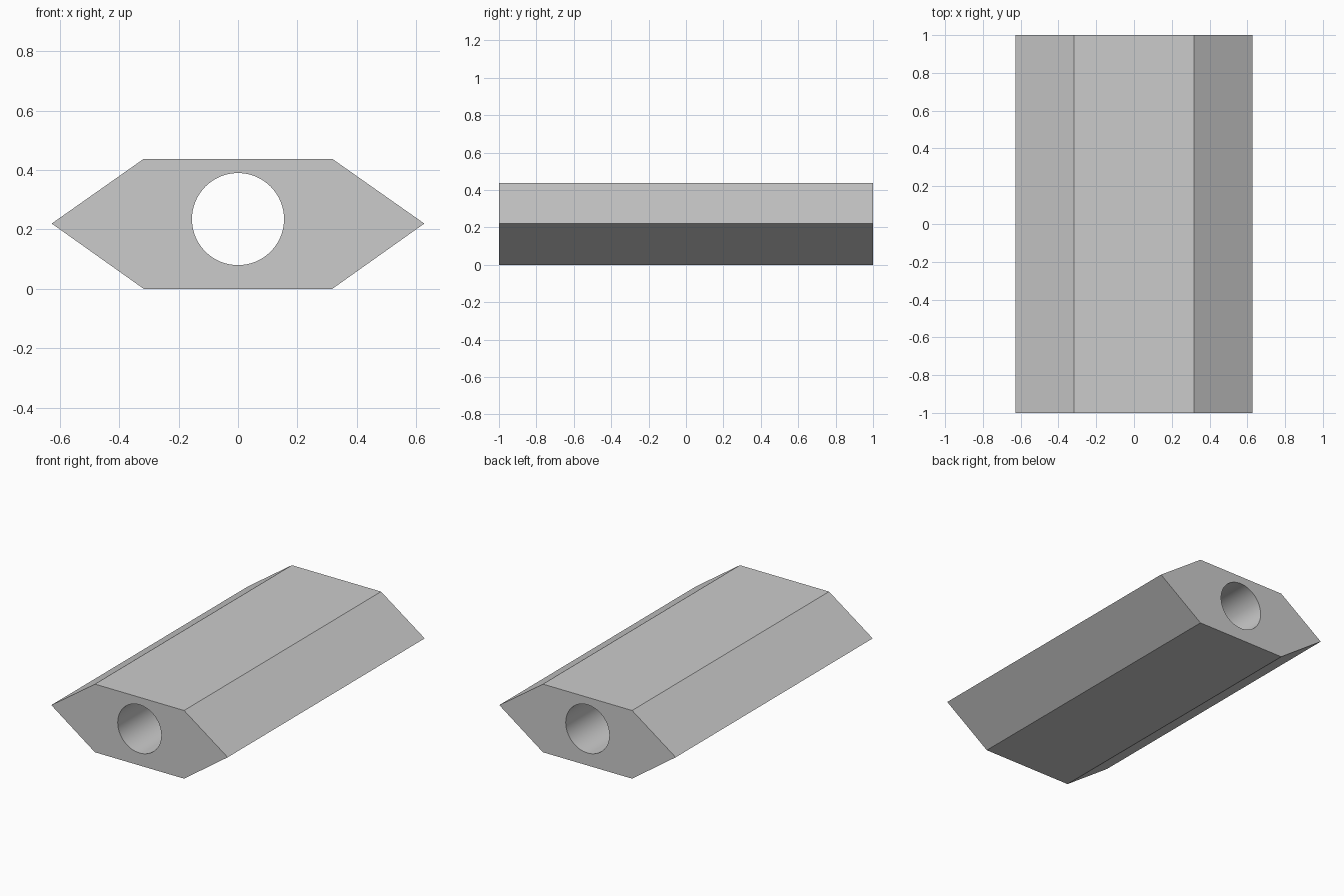
import bpy
import bmesh
from math import cos, sin, tau, radians

cube = bpy.data.objects.get("Cube")
if cube:
    bpy.data.objects.remove(cube, do_unlink=True)

LENGTH = 2.0
HALF_WIDTH, HALF_FLAT, HEIGHT, TIP_Z = 0.627, 0.317, 0.438, 0.22
BORE_RADIUS, BORE_Z, BORE_SIDES = 0.155, 0.235, 64

# Plain grey material
grey = bpy.data.materials.new("plain_grey")
grey.use_nodes = True
colour = (0.6, 0.6, 0.6, 1)
grey.diffuse_color = colour
grey.node_tree.nodes["Principled BSDF"].inputs["Base Color"].default_value = colour

# Six-sided bar outline and round bore outline
outline = [(-HALF_FLAT, 0), (HALF_FLAT, 0), (HALF_WIDTH, TIP_Z),
           (HALF_FLAT, HEIGHT), (-HALF_FLAT, HEIGHT), (-HALF_WIDTH, TIP_Z)]
angles = [tau * i / BORE_SIDES for i in range(BORE_SIDES)]
bore = [(BORE_RADIUS * cos(a), BORE_Z + BORE_RADIUS * sin(a)) for a in angles]

bm = bmesh.new()


def add_loop(points):
    verts = [bm.verts.new((x, -LENGTH / 2, z)) for x, z in points]
    return [bm.edges.new((v, verts[i - 1])) for i, v in enumerate(verts)]


# Fill between the outlines, then extrude front to back
edges = add_loop(outline) + add_loop(bore)
bmesh.ops.triangle_fill(bm, edges=edges, use_beauty=True, normal=(0, -1, 0))
result = bmesh.ops.extrude_face_region(bm, geom=bm.faces[:], use_keep_orig=True)
moved = [g for g in result["geom"] if isinstance(g, bmesh.types.BMVert)]
bmesh.ops.translate(bm, verts=moved, vec=(0, LENGTH, 0))
bmesh.ops.recalc_face_normals(bm, faces=bm.faces[:])

mesh = bpy.data.meshes.new("hexagonal_bar")
bm.to_mesh(mesh)
bm.free()
mesh.materials.append(grey)
bar = bpy.data.objects.new("hexagonal_bar", mesh)
bpy.context.collection.objects.link(bar)

# Smooth bore, crisp outer edges
bpy.ops.object.select_all(action='DESELECT')
bar.select_set(True)
bpy.context.view_layer.objects.active = bar
bpy.ops.object.shade_smooth_by_angle(angle=radians(30))
